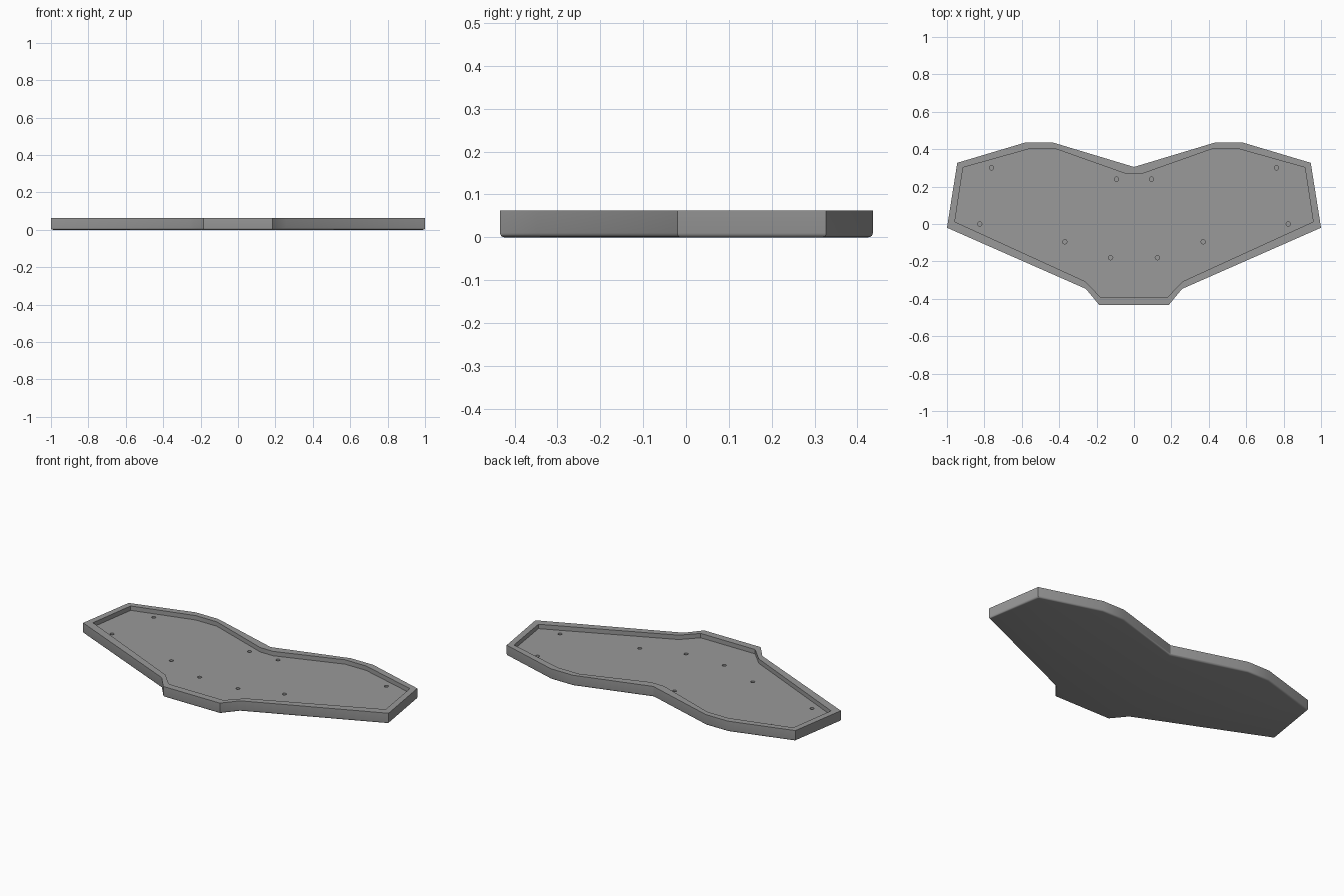
import bpy, bmesh

if "Cube" in bpy.data.objects:
    bpy.data.objects.remove(bpy.data.objects["Cube"])

HEIGHT, FLOOR, HOLE_BOTTOM = 0.062, 0.036, 0.014

grey = bpy.data.materials.new("plain grey")
grey.diffuse_color = (0.32, 0.32, 0.32, 1)
grey.use_nodes = True
grey.node_tree.nodes["Principled BSDF"].inputs["Base Color"].default_value = grey.diffuse_color

# Right halves of the outlines, from the rear notch round to the front edge
OUTER = [(0, 0.305), (0.435, 0.436), (0.58, 0.436), (0.945, 0.327),
         (1.0, -0.02), (0.257, -0.347), (0.185, -0.434)]
INNER = [(0.042, 0.268), (0.42, 0.402), (0.558, 0.402), (0.914, 0.302),
         (0.958, 0.012), (0.262, -0.306), (0.178, -0.392)]
HOLES = [(0.762, 0.30), (0.093, 0.24), (0.825, 0.0), (0.37, -0.095), (0.125, -0.18)]


def mirrored(half):
    """Close a half outline across x = 0."""
    return half + [(-x, y) for x, y in reversed(half) if x > 0]


def prism(name, outline, z0, z1, bevel=0):
    bm = bmesh.new()
    base = bm.faces.new([bm.verts.new((x, y, z0)) for x, y in outline])
    res = bmesh.ops.extrude_face_region(bm, geom=[base], use_keep_orig=True)
    for v in res["geom"]:
        if isinstance(v, bmesh.types.BMVert):
            v.co.z = z1
    bmesh.ops.recalc_face_normals(bm, faces=bm.faces)
    if bevel:
        edges = [e for e in bm.edges if all(abs(v.co.z - z0) < 1e-6 for v in e.verts)]
        bmesh.ops.bevel(bm, geom=edges, offset=bevel, segments=4, profile=0.5,
                        affect='EDGES')
    mesh = bpy.data.meshes.new(name)
    bm.to_mesh(mesh)
    bm.free()
    mesh.materials.append(grey)
    obj = bpy.data.objects.new(name, mesh)
    bpy.context.collection.objects.link(obj)
    return obj


def cut(target, cutter):
    mod = target.modifiers.new("cut", 'BOOLEAN')
    mod.operation, mod.solver, mod.object = 'DIFFERENCE', 'EXACT', cutter
    bpy.context.view_layer.objects.active = target
    bpy.ops.object.modifier_apply(modifier=mod.name)
    bpy.data.objects.remove(cutter, do_unlink=True)


# Tray body with a rounded lower edge
tray = prism("tray", mirrored(OUTER), 0, HEIGHT, bevel=0.01)

# Recess inside the rim
cut(tray, prism("recess_cutter", mirrored(INNER), FLOOR, HEIGHT + 0.05))

# Blind screw holes in the floor
for x, y in HOLES:
    for side in (1, -1):
        bpy.ops.mesh.primitive_cylinder_add(
            vertices=24, radius=0.0115, depth=0.1,
            location=(side * x, y, HOLE_BOTTOM + 0.05))
        drill = bpy.context.object
        drill.name = "hole_cutter"
        drill.data.materials.append(grey)
        cut(tray, drill)

# Smooth the rounded edge and holes, keep the corners crisp
bpy.ops.object.select_all(action='DESELECT')
tray.select_set(True)
bpy.context.view_layer.objects.active = tray
bpy.ops.object.shade_smooth_by_angle(angle=0.5)
